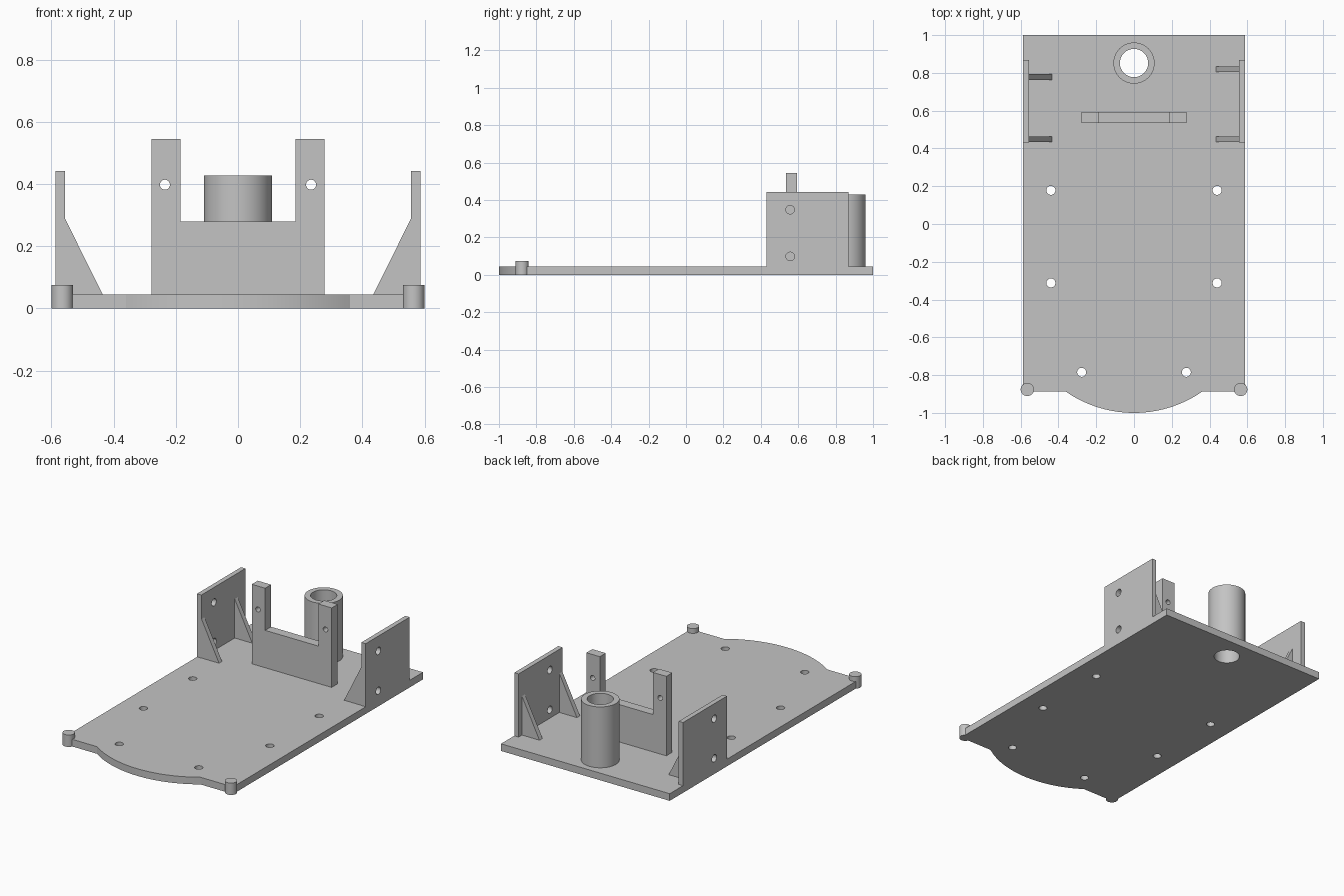
import bpy, bmesh, math
from mathutils import Vector

cube = bpy.data.objects.get("Cube")
if cube:
    bpy.data.objects.remove(cube, do_unlink=True)

grey = bpy.data.materials.new("light grey plastic")
grey.use_nodes = True
COLOUR = (0.55, 0.55, 0.55, 1)
grey.diffuse_color = COLOUR
grey.node_tree.nodes["Principled BSDF"].inputs["Base Color"].default_value = COLOUR

PLATE_TOP = 0.045
HALF_W = 0.587
WALL_IN = 0.557


def place(axis, a, b, c):
    """Put profile point (a, b) at depth c along the given axis."""
    return Vector({"x": (c, a, b), "y": (a, c, b), "z": (a, b, c)}[axis])


def prism(name, axis, profile, lo, hi):
    """Extrude a flat profile along an axis."""
    bm = bmesh.new()
    face = bm.faces.new([bm.verts.new(place(axis, a, b, lo)) for a, b in profile])
    new = bmesh.ops.extrude_face_region(bm, geom=[face])["geom"]
    verts = [v for v in new if isinstance(v, bmesh.types.BMVert)]
    bmesh.ops.translate(bm, verts=verts, vec=place(axis, 0, 0, hi - lo))
    bmesh.ops.recalc_face_normals(bm, faces=bm.faces)
    mesh = bpy.data.meshes.new(name)
    bm.to_mesh(mesh)
    bm.free()
    mesh.materials.append(grey)
    obj = bpy.data.objects.new(name, mesh)
    bpy.context.collection.objects.link(obj)
    return obj


def circle(a, b, r, n=32):
    return [(a + r * math.cos(math.tau * i / n), b + r * math.sin(math.tau * i / n))
            for i in range(n)]


def rect(a0, a1, b0, b1):
    return [(a0, b0), (a1, b0), (a1, b1), (a0, b1)]


def drill(obj, axis, holes, lo, hi):
    """Cut round holes (a, b, radius) through a part."""
    cutters = []
    for a, b, r in holes:
        cutter = prism("hole_cutter", axis, circle(a, b, r), lo, hi)
        cutter.hide_render = True
        mod = obj.modifiers.new("hole", "BOOLEAN")
        mod.operation, mod.solver, mod.object = "DIFFERENCE", "EXACT", cutter
        cutters.append(cutter)
    bpy.context.view_layer.update()
    graph = bpy.context.evaluated_depsgraph_get()
    mesh = bpy.data.meshes.new_from_object(obj.evaluated_get(graph))
    obj.modifiers.clear()
    obj.data = mesh
    for cutter in cutters:
        bpy.data.objects.remove(cutter, do_unlink=True)


parts = []

# Base plate with a bowed front lip
FRONT, LIP, CHORD = -0.888, -1.0, 0.36
sag = FRONT - LIP
radius = (CHORD ** 2 + sag ** 2) / (2 * sag)
half = math.asin(CHORD / radius)
STEPS = 40
lip = [(radius * math.sin(t), LIP + radius * (1 - math.cos(t)))
       for t in (half * (2 * i / STEPS - 1) for i in range(STEPS + 1))]
outline = [(-HALF_W, FRONT)] + lip + [(HALF_W, FRONT), (HALF_W, 1), (-HALF_W, 1)]
plate = prism("base_plate", "z", outline, 0, PLATE_TOP)
TUBE_Y, BORE = 0.852, 0.075
holes = [(0, TUBE_Y, BORE)]
for s in (-1, 1):
    holes += [(s * x, y, 0.024) for x, y in ((0.44, 0.178), (0.44, -0.312), (0.277, -0.785))]
drill(plate, "z", holes, -0.1, 0.2)
parts.append(plate)

# Hollow tube at the back
tube = prism("cable_tube", "z", circle(0, TUBE_Y, 0.109, 64), PLATE_TOP, 0.428)
drill(tube, "z", [(0, TUBE_Y, BORE)], -0.1, 0.6)
parts.append(tube)

# Upright bracket with two prongs
LOW, HIGH, OUT, INN = 0.28, 0.545, 0.278, 0.185
bracket = prism("forked_bracket", "y",
                [(-OUT, PLATE_TOP), (OUT, PLATE_TOP), (OUT, HIGH), (INN, HIGH),
                 (INN, LOW), (-INN, LOW), (-INN, HIGH), (-OUT, HIGH)], 0.534, 0.593)
drill(bracket, "y", [(s * 0.235, 0.398, 0.016) for s in (-1, 1)], 0.4, 0.7)
parts.append(bracket)

# Side walls, their gussets and the front corner posts
for side, s, rear in (("left", 1, 0.805), ("right", -1, 0.763)):
    lo, hi = sorted((s * WALL_IN, s * HALF_W))
    wall = prism(side + "_wall", "x", rect(0.431, 0.868, PLATE_TOP, 0.442), lo, hi)
    drill(wall, "x", [(0.557, z, 0.023) for z in (0.098, 0.348)], lo - 0.1, hi + 0.1)
    parts.append(wall)
    for place_name, y in (("front", 0.433), ("rear", rear)):
        parts.append(prism(f"{side}_{place_name}_gusset", "y",
                           [(s * 0.435, PLATE_TOP), (s * WALL_IN, PLATE_TOP),
                            (s * WALL_IN, 0.29)], y, y + 0.03))
    parts.append(prism(side + "_corner_post", "z",
                       circle(s * 0.565, -0.876, 0.035), 0, 0.075))

# Smooth round surfaces, keep edges sharp
bpy.ops.object.select_all(action="DESELECT")
for obj in parts:
    obj.select_set(True)
bpy.context.view_layer.objects.active = plate
bpy.ops.object.shade_smooth_by_angle(angle=math.radians(30))
